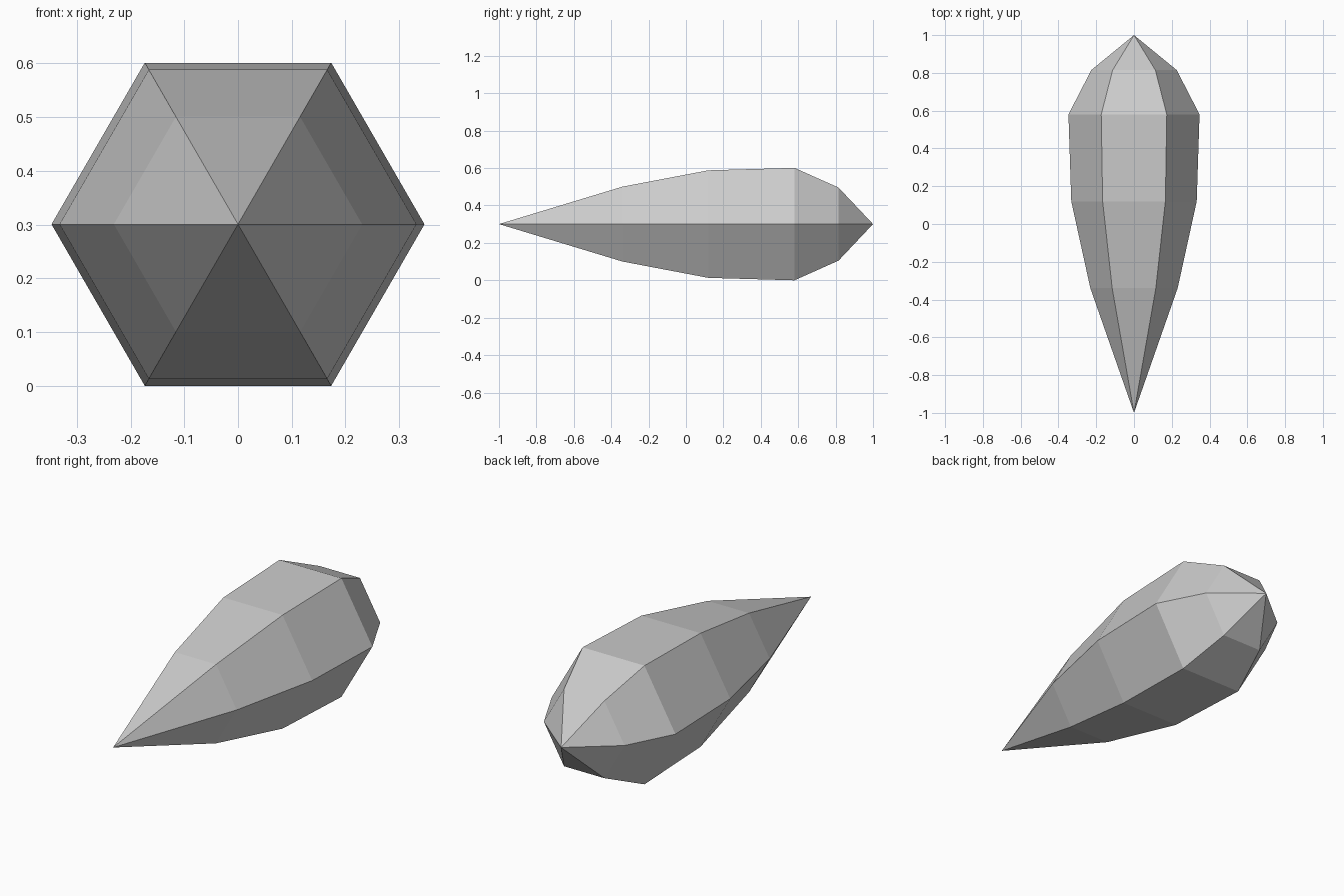
import bpy
import bmesh
from math import cos, sin, pi

cube = bpy.data.objects.get("Cube")
if cube:
    bpy.data.objects.remove(cube, do_unlink=True)

SIDES = 6
CENTRE_Z = 0.3005
# Body rings from the long front point to the blunt back: (y, radius)
RINGS = [(-0.34, 0.231), (0.12, 0.332), (0.58, 0.347), (0.815, 0.226)]

grey = bpy.data.materials.new("light_grey")
grey.use_nodes = True
colour = (0.6, 0.6, 0.6, 1)
grey.diffuse_color = colour
grey.node_tree.nodes["Principled BSDF"].inputs["Base Color"].default_value = colour

# Six-sided pointed body, lofted along y
bm = bmesh.new()
loops = [[bm.verts.new((r * cos(2 * pi * i / SIDES), y, CENTRE_Z + r * sin(2 * pi * i / SIDES)))
          for i in range(SIDES)] for y, r in RINGS]
front_tip = bm.verts.new((0, -1, CENTRE_Z))
back_tip = bm.verts.new((0, 1, CENTRE_Z))
for i in range(SIDES):
    j = (i + 1) % SIDES
    bm.faces.new((front_tip, loops[0][i], loops[0][j]))
    for a, b in zip(loops, loops[1:]):
        bm.faces.new((a[i], b[i], b[j], a[j]))
    bm.faces.new((loops[-1][i], back_tip, loops[-1][j]))
bmesh.ops.recalc_face_normals(bm, faces=bm.faces[:])

mesh = bpy.data.meshes.new("faceted_body")
bm.to_mesh(mesh)
bm.free()
mesh.materials.append(grey)
body = bpy.data.objects.new("faceted_body", mesh)
bpy.context.collection.objects.link(body)
